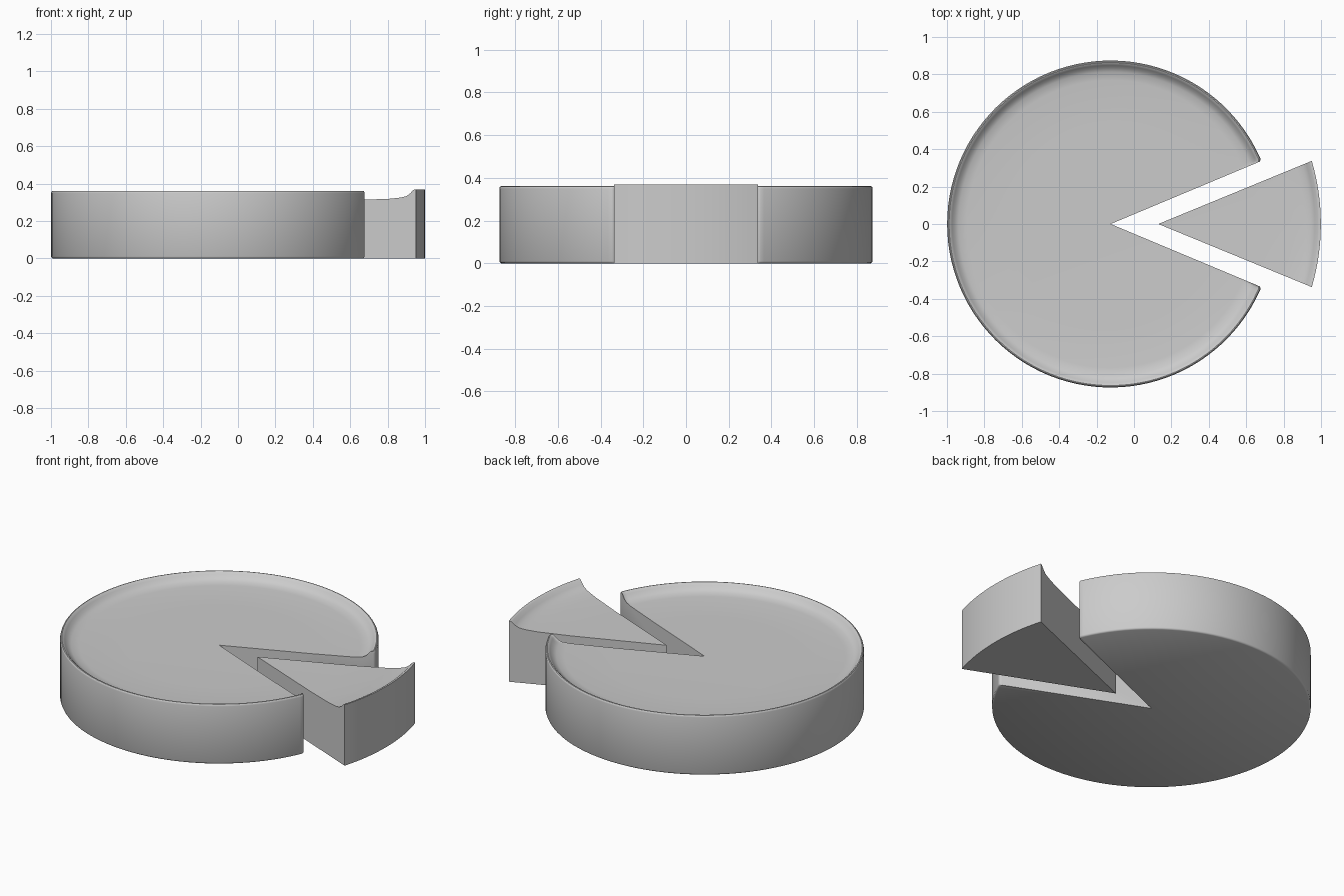
import bpy, bmesh, math

if "Cube" in bpy.data.objects:
    bpy.data.objects.remove(bpy.data.objects["Cube"])


def sweep_wedge(name, apex_x, angles, profile, radius):
    """Turn a (fraction of radius, height) outline about a vertical axis, then cap both cuts."""
    bm = bmesh.new()
    rows = []
    for a in angles:
        r, t = radius(a), math.radians(a)
        rows.append([bm.verts.new((apex_x + s * r * math.cos(t), s * r * math.sin(t), z))
                     for s, z in profile])
    n = len(profile)
    for p, q in zip(rows, rows[1:]):
        for i in range(n - 1):
            bm.faces.new((p[i], p[i + 1], q[i + 1], q[i]))
    bm.faces.new(rows[0])
    bm.faces.new(rows[-1])
    bmesh.ops.remove_doubles(bm, verts=bm.verts, dist=1e-5)
    bmesh.ops.recalc_face_normals(bm, faces=bm.faces)
    mesh = bpy.data.meshes.new(name)
    bm.to_mesh(mesh)
    bm.free()
    obj = bpy.data.objects.new(name, mesh)
    bpy.context.collection.objects.link(obj)
    bpy.ops.object.select_all(action='DESELECT')
    obj.select_set(True)
    bpy.context.view_layer.objects.active = obj
    bpy.ops.object.shade_smooth_by_angle(angle=math.radians(35))
    return obj


# Main disc: dished top, thin rounded rim, one wedge missing
CUT = 22.7
disc_profile = [(0, 0.313), (0.6, 0.313), (0.88, 0.316), (0.93, 0.321), (0.955, 0.333),
                (0.97, 0.348), (0.981, 0.358), (0.988, 0.361), (0.994, 0.36), (0.998, 0.356),
                (1, 0.349), (1, 0.01), (0.997, 0.004), (0.99, 0), (0, 0)]
ends = [0, 0.15, 0.4, 0.8]
disc_angles = ([CUT + e for e in ends]
               + [CUT + 2 + (356 - 2 * CUT) * i / 96 for i in range(97)]
               + [360 - CUT - e for e in reversed(ends)])


def disc_radius(a):
    # ease the outer corners next to the cuts
    d = min(a - CUT, 360 - CUT - a)
    return 0.874 - 0.011 * max(0, 1 - d / 0.8) ** 2


sweep_wedge("main_disc", -0.125, disc_angles, disc_profile, disc_radius)

# Pulled-out slice: sharp edges, slightly flatter outer arc
HALF = 22.35
slice_profile = [(0, 0.311), (0.6, 0.313), (0.817, 0.318), (0.9, 0.325), (0.939, 0.333),
                 (0.963, 0.347), (0.982, 0.364), (0.992, 0.368), (1, 0.368), (1, 0), (0, 0)]
sweep_wedge("cut_slice", 0.13, [HALF * (i / 8 - 1) for i in range(17)], slice_profile,
            lambda a: 0.869 + 0.018 * (a / HALF) ** 2)
